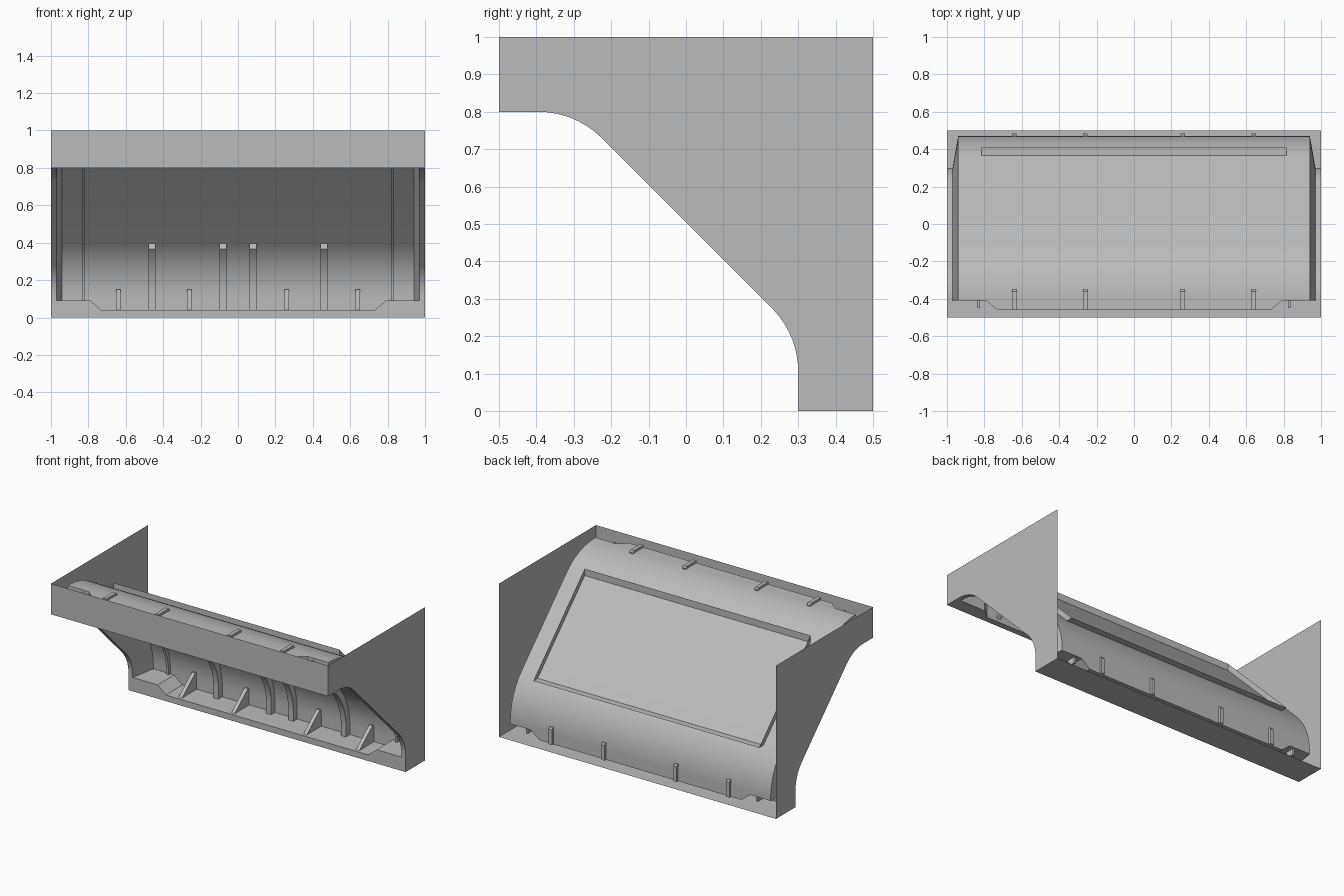
import bpy
import bmesh
import math

cube = bpy.data.objects.get("Cube")
if cube:
    bpy.data.objects.remove(cube)

grey = bpy.data.materials.new("plain_grey")
grey.use_nodes = True
COLOUR = (0.5, 0.5, 0.5, 1)
grey.diffuse_color = COLOUR
grey.node_tree.nodes["Principled BSDF"].inputs["Base Color"].default_value = COLOUR

# Cross-sections use (depth, height): depth runs from 0 at the front to 1 at
# the back, and every section is symmetric when the two are swapped.
CENTRE_U, CENTRE_Z = 0.105, 0.56
WALL_R, PANEL_R = 0.24, 0.41
STEPS = 12


def swap(points):
    return [(z, u) for u, z in reversed(points)]


def bend(radius):
    """Upper bend, from level to a 45 degree slope."""
    angles = [math.pi / 4 * i / STEPS for i in range(STEPS + 1)]
    return [(CENTRE_U + radius * math.sin(a), CENTRE_Z + radius * math.cos(a))
            for a in angles]


def symmetric(half):
    return half + swap(half)


def finish(name, bm):
    bmesh.ops.remove_doubles(bm, verts=bm.verts, dist=1e-5)
    bmesh.ops.recalc_face_normals(bm, faces=bm.faces)
    for face in bm.faces:
        face.smooth = True
    mesh = bpy.data.meshes.new(name)
    bm.to_mesh(mesh)
    bm.free()
    mesh.set_sharp_from_angle(angle=math.radians(30))
    mesh.materials.append(grey)
    obj = bpy.data.objects.new(name, mesh)
    bpy.context.collection.objects.link(obj)
    return obj


def loft(name, stations, closed=False):
    """Skin sections given as (x, points)."""
    bm = bmesh.new()
    rows = [[bm.verts.new((x, u - 0.5, z)) for u, z in pts] for x, pts in stations]
    for a, b in zip(rows, rows[1:]):
        count = len(a) if closed else len(a) - 1
        for i in range(count):
            j = (i + 1) % len(a)
            quad = [a[i], a[j], b[j], b[i]]
            if (a[i].co - a[j].co).length < 1e-6:
                quad.remove(a[j])
            elif (b[i].co - b[j].co).length < 1e-6:
                quad.remove(b[j])
            if len({tuple(v.co) for v in quad}) == len(quad):
                bm.faces.new(quad)
    if closed:
        bm.faces.new(rows[0])
        bm.faces.new(rows[-1])
    return finish(name, bm)


def sheet(name, x, points):
    bm = bmesh.new()
    bm.faces.new([bm.verts.new((x, u - 0.5, z)) for u, z in points])
    return finish(name, bm)


def prism(name, x, width, points):
    return loft(name, [(x - width / 2, points), (x + width / 2, points)], closed=True)


# Sloped panel with its stepped flanges, side skirts and edge lips
def panel_section(step):
    return symmetric([(0, 0.8), (step, 0.8), (step, 0.97)] + bend(PANEL_R))


def lip_section(step):
    return symmetric([(0, 0.8), (step, 0.8), (step, 0.8)] + bend(WALL_R))


LOW, HIGH = 0.04, 0.09
half = [(0.73, panel_section(LOW)), (0.79, panel_section(HIGH)),
        (0.94, panel_section(HIGH)), (0.97, lip_section(HIGH)),
        (1.0, lip_section(HIGH))]
loft("curved_panel", [(-x, s) for x, s in reversed(half)] + half)

# End walls
wall = symmetric([(0, 0.8)] + bend(WALL_R)) + [(1, 0), (1, 1), (0, 1)]
for side, x in (("right", -1), ("left", 1)):
    sheet(side + "_end_wall", x, wall)

# Front strip and floor strip
front = [(0, 0.8), (0, 1)]
loft("front_strip", [(-1, front), (1, front)])
floor = swap(front)
loft("floor_strip", [(-1, floor), (1, floor)])

# Raised rim around the rectangular field of the slope
RIM_X, RIM_EDGE = 0.815, 0.38
fin = [(RIM_EDGE, 0.865), (RIM_EDGE, 0.91)]
loft("rim_upper", [(-RIM_X, fin), (RIM_X, fin)])
loft("rim_lower", [(-RIM_X, swap(fin)), (RIM_X, swap(fin))])
for side, x in (("right", -RIM_X), ("left", RIM_X)):
    sheet(side + "_rim", x, symmetric(fin))

# Ribs under the bends, long ribs beside the field, gussets and small tabs
rib = [(LOW, 0.97)] + bend(PANEL_R) + bend(PANEL_R - 0.04)[::-1] + [(LOW, 0.93)]
outer = symmetric([(HIGH, 0.97)] + bend(PANEL_R))
inner = symmetric([(HIGH, 0.95)] + bend(PANEL_R - 0.02))
gusset = [(0.82, LOW), (0.985, LOW), (0.985, 0.14), (0.975, 0.15), (0.955, 0.15)]
tab = [(0.9, 0.05), (0.955, 0.05), (0.955, HIGH), (0.9, HIGH)]
for side, s in (("right", -1), ("left", 1)):
    for level, turn in (("lower", lambda p: p), ("upper", swap)):
        tag = side + "_" + level
        for x in (0.08, 0.46):
            prism(tag + "_rib", s * x, 0.036, swap(turn(rib)))
        for x in (0.26, 0.64):
            prism(tag + "_gusset", s * x, 0.024, turn(gusset))
        prism(tag + "_tab", s * 0.83, 0.014, turn(tab))
    prism(side + "_long_rib", s * 0.825, 0.016, outer + inner[::-1])
